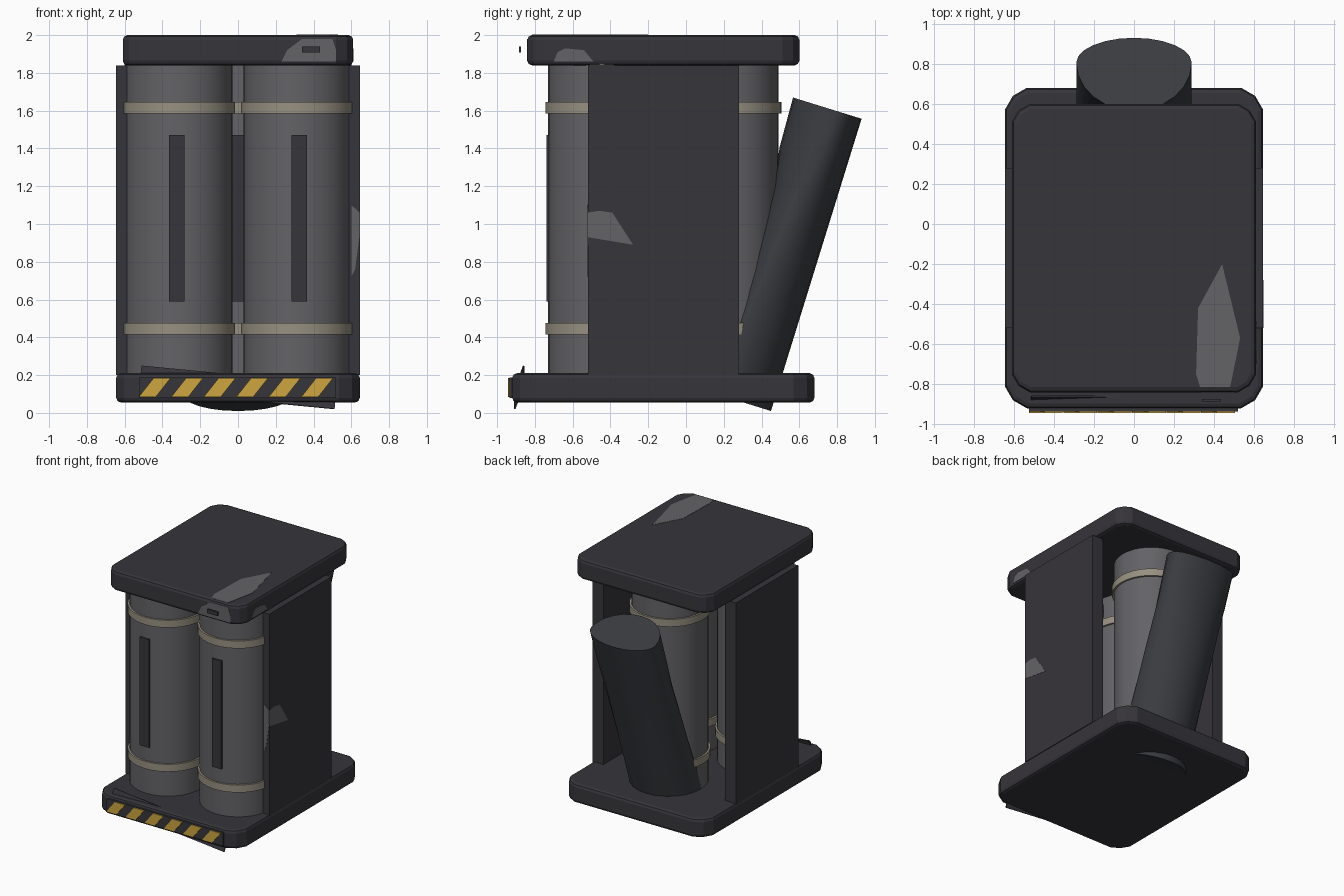
import bpy, bmesh, math
from mathutils import Matrix, Vector

cube = bpy.data.objects.get("Cube")
if cube:
    bpy.data.objects.remove(cube, do_unlink=True)


def material(name, rgb):
    m = bpy.data.materials.new(name)
    m.use_nodes = True
    col = (*rgb, 1)
    m.diffuse_color = col
    m.node_tree.nodes["Principled BSDF"].inputs["Base Color"].default_value = col
    return m


DARK = material("dark painted metal", (0.037, 0.035, 0.043))
SLATE = material("dark slate", (0.042, 0.045, 0.052))
GREY = material("worn grey metal", (0.125, 0.122, 0.132))
BAND = material("tan strap", (0.31, 0.28, 0.22))
YELLOW = material("warning yellow", (0.62, 0.38, 0.05))


def finish(name, bm, mat, smooth=False):
    bmesh.ops.recalc_face_normals(bm, faces=bm.faces)
    me = bpy.data.meshes.new(name)
    bm.to_mesh(me)
    bm.free()
    me.materials.append(mat)
    ob = bpy.data.objects.new(name, me)
    bpy.context.collection.objects.link(ob)
    if smooth:
        bpy.ops.object.select_all(action='DESELECT')
        ob.select_set(True)
        bpy.context.view_layer.objects.active = ob
        bpy.ops.object.shade_smooth_by_angle(angle=math.radians(35))
    return ob


def box(name, lo, hi, mat, corner=0, edge=0, turn=None):
    lo, hi = Vector(lo), Vector(hi)
    bm = bmesh.new()
    bmesh.ops.create_cube(bm, size=1)
    bmesh.ops.scale(bm, vec=hi - lo, verts=bm.verts)
    if corner:
        upright = [e for e in bm.edges
                   if abs(e.verts[0].co.z - e.verts[1].co.z) > 0.01]
        bmesh.ops.bevel(bm, geom=upright, offset=corner, segments=2,
                        profile=0.4, affect='EDGES')
    if edge:
        rims = [e for e in bm.edges
                if abs(e.verts[0].co.z - e.verts[1].co.z) < 0.001]
        bmesh.ops.bevel(bm, geom=rims, offset=edge, segments=2,
                        profile=0.5, affect='EDGES')
    if turn:
        bmesh.ops.transform(bm, matrix=turn, verts=bm.verts)
    bmesh.ops.translate(bm, vec=(lo + hi) / 2, verts=bm.verts)
    return finish(name, bm, mat)


def cylinder(name, x, y, z0, z1, r, mat):
    bm = bmesh.new()
    bmesh.ops.create_cone(bm, cap_ends=True, segments=32, radius1=r, radius2=r,
                          depth=z1 - z0,
                          matrix=Matrix.Translation((x, y, (z0 + z1) / 2)))
    return finish(name, bm, mat, True)


def plate(name, outline, place, push, mat):
    """Thin plate: a 2D outline placed in space and extruded along push."""
    bm = bmesh.new()
    face = bm.faces.new([bm.verts.new(place(a, b)) for a, b in outline])
    ext = bmesh.ops.extrude_face_region(bm, geom=[face])
    moved = [g for g in ext["geom"] if isinstance(g, bmesh.types.BMVert)]
    bmesh.ops.translate(bm, vec=push, verts=moved)
    return finish(name, bm, mat)


# Base, lid and side panels
box("base", (-0.645, -0.92, 0.055), (0.645, 0.68, 0.21), DARK, 0.11, 0.025)
box("lid", (-0.61, -0.84, 1.84), (0.61, 0.6, 2.0), DARK, 0.09, 0.025)
for side, s in (("left", 1), ("right", -1)):
    box(side + "_panel", (s * 0.595 - 0.05, -0.52, 0.2),
        (s * 0.595 + 0.05, 0.28, 1.84), DARK)

# Three upright canisters with straps and a front slot
for name, x, y in (("left", 0.315, -0.445), ("right", -0.315, -0.445),
                   ("rear", 0, 0.205)):
    cylinder(name + "_canister", x, y, 0.2, 1.85, 0.285, GREY)
    cylinder(name + "_lower_strap", x, y, 0.415, 0.475, 0.3, BAND)
    cylinder(name + "_upper_strap", x, y, 1.585, 1.645, 0.3, BAND)
    sx = x * 1.03
    box(name + "_slot", (sx - 0.042, y - 0.294, 0.59),
        (sx + 0.042, y - 0.25, 1.47), DARK)

# Crushed canister leaning out of the back
bm = bmesh.new()
along, inward = Vector((0, 0.296, 0.955)), Vector((0, -0.955, 0.296))
foot = Vector((0, 0.45, 0.01))
n, rings = 24, []
for t, out, inn in ((0, 0.285, 0.14), (0.5, 0.25, 0.1), (0.8, 0.22, 0.13),
                    (1.15, 0.18, 0.16), (1.35, 0.15, 0.22), (1.62, 0.13, 0.25)):
    ring = []
    for i in range(n):
        a = math.tau * i / n
        v = math.sin(a)
        depth = out - v * (out if v > 0 else inn)
        ring.append(bm.verts.new(foot + along * t + inward * depth
                                 + Vector((0.288 * math.cos(a), 0, 0))))
    rings.append(ring)
for low, high in zip(rings, rings[1:]):
    for i in range(n):
        j = (i + 1) % n
        bm.faces.new((low[i], low[j], high[j], high[i]))
bm.faces.new(rings[0])
bm.faces.new(rings[-1])
finish("leaning_canister", bm, SLATE, True)

# Warning sign: loose backing board, straight board and slanted stripes
lean = Matrix.Rotation(math.radians(5.5), 4, 'Y') @ Matrix.Rotation(-0.35, 4, 'X')
box("loose_board", (-0.52, -0.887, 0.066), (0.52, -0.879, 0.204), DARK, turn=lean)
box("sign_board", (-0.525, -0.935, 0.08), (0.52, -0.915, 0.188), DARK)
for i in range(6):
    x = -0.525 + 0.172 * i
    plate("warning_stripe", [(x, 0.085), (x + 0.09, 0.085),
                             (x + 0.168, 0.184), (x + 0.078, 0.184)],
          lambda a, b: (a, -0.935, b), (0, -0.008, 0), YELLOW)

# Worn bare-metal patches
plate("lid_top_patch", [(0.44, -0.2), (0.53, -0.57), (0.48, -0.815),
                        (0.33, -0.815), (0.31, -0.75), (0.32, -0.42)],
      lambda a, b: (a, b, 1.999), (0, 0, 0.003), GREY)
plate("lid_front_patch", [(0.23, 1.86), (0.26, 1.92), (0.34, 1.98),
                          (0.5, 1.98), (0.52, 1.92), (0.52, 1.86)],
      lambda a, b: (a, -0.839, b), (0, -0.003, 0), GREY)
plate("lid_side_patch", [(-0.7, 1.86), (-0.68, 1.91), (-0.64, 1.93),
                         (-0.54, 1.92), (-0.49, 1.86)],
      lambda a, b: (0.609, a, b), (0.003, 0, 0), GREY)
plate("panel_side_patch", [(-0.52, 0.93), (-0.28, 0.89), (-0.39, 1.06),
                           (-0.46, 1.07), (-0.52, 1.06)],
      lambda a, b: (0.644, a, b), (0.003, 0, 0), GREY)
plate("panel_edge_patch", [(0.6, 0.72), (0.62, 0.76), (0.645, 0.95),
                           (0.645, 1.06), (0.6, 1.1)],
      lambda a, b: (a, -0.519, b), (0, -0.003, 0), GREY)

# Small tag ahead of the lid
box("lid_tag", (0.34, -0.885, 1.908), (0.435, -0.873, 1.94), DARK)
